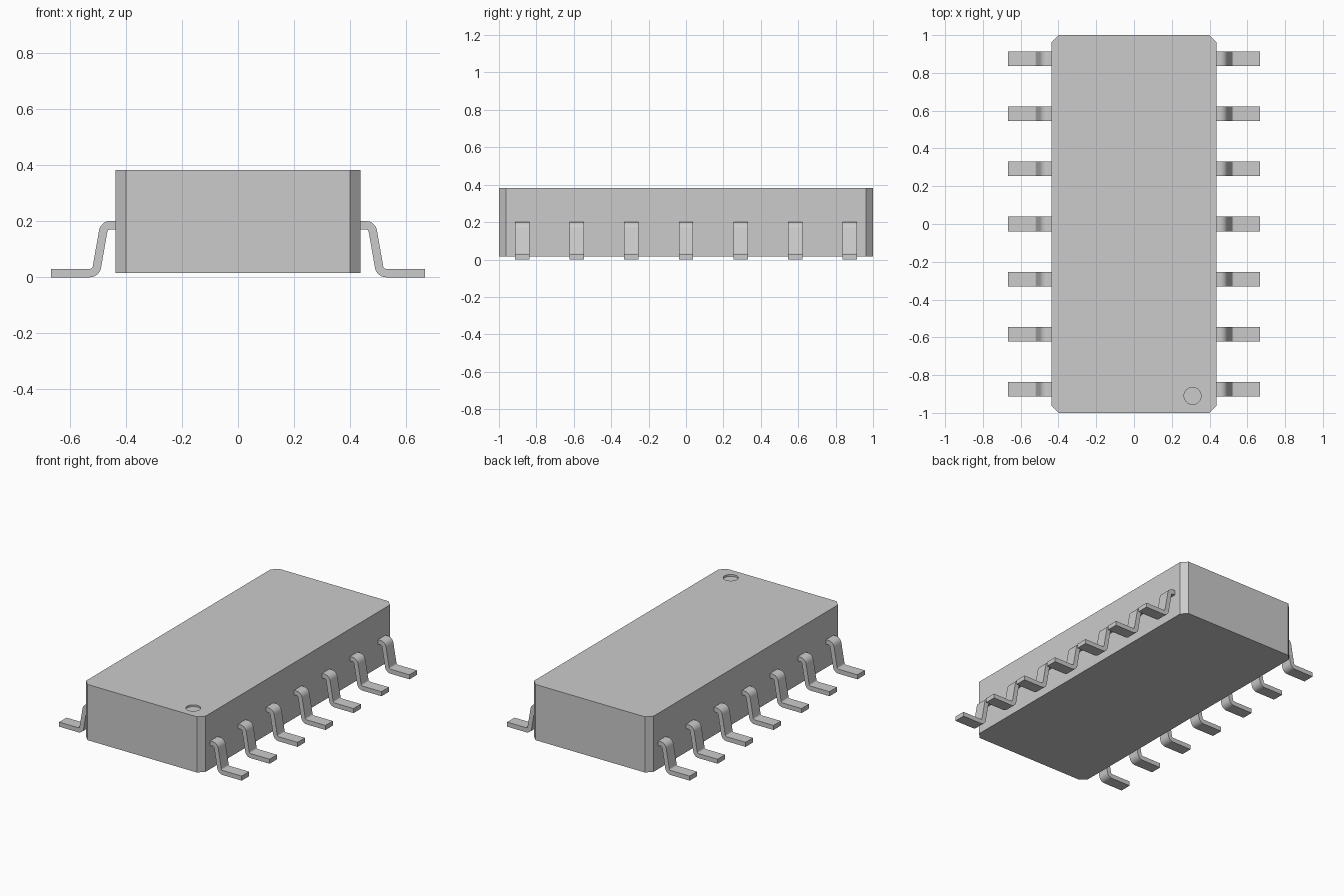
import bpy
import bmesh
import math
from mathutils import Vector

cube = bpy.data.objects.get("Cube")
if cube:
    bpy.data.objects.remove(cube, do_unlink=True)

grey = bpy.data.materials.new("plain grey")
grey.use_nodes = True
grey.diffuse_color = (0.6, 0.6, 0.6, 1)
grey.node_tree.nodes["Principled BSDF"].inputs["Base Color"].default_value = (0.6, 0.6, 0.6, 1)


def extruded(name, outline, offset):
    """Closed outline of 3D points, extruded along the offset vector."""
    bm = bmesh.new()
    face = bm.faces.new([bm.verts.new(p) for p in outline])
    result = bmesh.ops.extrude_face_region(bm, geom=[face])
    moved = [v for v in result["geom"] if isinstance(v, bmesh.types.BMVert)]
    bmesh.ops.translate(bm, verts=moved, vec=offset)
    bmesh.ops.recalc_face_normals(bm, faces=bm.faces)
    mesh = bpy.data.meshes.new(name)
    bm.to_mesh(mesh)
    bm.free()
    mesh.materials.append(grey)
    obj = bpy.data.objects.new(name, mesh)
    bpy.context.collection.objects.link(obj)
    return obj


def select_only(obj):
    bpy.ops.object.select_all(action="DESELECT")
    obj.select_set(True)
    bpy.context.view_layer.objects.active = obj


def rounded_strip(path, radius, thickness, steps=8):
    """Outline of a flat strip following a path whose inner corners are filleted."""
    upper = []
    lower = []
    half = thickness / 2

    def add(point, normal):
        upper.append(point + normal * half)
        lower.append(point - normal * half)

    def left_normal(d):
        return Vector((-d.y, d.x))

    pts = [Vector(p) for p in path]
    add(pts[0], left_normal((pts[1] - pts[0]).normalized()))
    for a, b, c in zip(pts, pts[1:], pts[2:]):
        d0, d1 = (b - a).normalized(), (c - b).normalized()
        turn = math.atan2(d0.x * d1.y - d0.y * d1.x, d0.dot(d1))
        side = math.copysign(1, turn)
        start = b - d0 * radius * math.tan(abs(turn) / 2)
        centre = start + left_normal(d0) * radius * side
        heading = math.atan2(d0.y, d0.x)
        for i in range(steps + 1):
            angle = heading + turn * i / steps
            normal = Vector((-math.sin(angle), math.cos(angle)))
            add(centre - normal * radius * side, normal)
    add(pts[-1], left_normal((pts[-1] - pts[-2]).normalized()))
    return upper + lower[::-1]


# Package body with chamfered vertical corners
HALF_X, HALF_Y, CUT = 0.437, 1.0, 0.037
BOTTOM, TOP = 0.015, 0.383
corners = []
for sx, sy in ((1, 1), (-1, 1), (-1, -1), (1, -1)):
    pair = [(sx * HALF_X, sy * (HALF_Y - CUT), BOTTOM),
            (sx * (HALF_X - CUT), sy * HALF_Y, BOTTOM)]
    corners += pair if sx * sy > 0 else pair[::-1]
body = extruded("package_body", corners, (0, 0, TOP - BOTTOM))

# Shallow round marker dimple in one corner of the top
SIDES, RADIUS, DEPTH = 32, 0.045, 0.012
ring = [(0.31 + RADIUS * math.cos(math.tau * i / SIDES),
         -0.91 + RADIUS * math.sin(math.tau * i / SIDES),
         TOP - DEPTH) for i in range(SIDES)]
cutter = extruded("dimple_cutter", ring, (0, 0, 0.1))
cutter.hide_render = True
dimple = body.modifiers.new("marker dimple", "BOOLEAN")
dimple.operation = "DIFFERENCE"
dimple.solver = "EXACT"
dimple.object = cutter
select_only(body)
bpy.ops.object.modifier_apply(modifier=dimple.name)
bpy.data.objects.remove(cutter, do_unlink=True)
select_only(body)
bpy.ops.object.shade_smooth_by_angle(angle=math.radians(25))

# Gull-wing pins, seven along each long side
PIN_WIDTH, PITCH, COUNT = 0.077, 0.292, 7
strip = rounded_strip([(0.42, 0.186), (0.477, 0.186), (0.507, 0.015), (0.667, 0.015)],
                      radius=0.026, thickness=0.03)
for side, label in ((1, "left"), (-1, "right")):
    for i in range(COUNT):
        y = (i - (COUNT - 1) / 2) * PITCH - PIN_WIDTH / 2
        outline = [(side * p.x, y, p.y) for p in strip]
        pin = extruded(f"{label}_pin_{i + 1}", outline, (0, PIN_WIDTH, 0))
        select_only(pin)
        bpy.ops.object.shade_smooth_by_angle(angle=math.radians(30))
